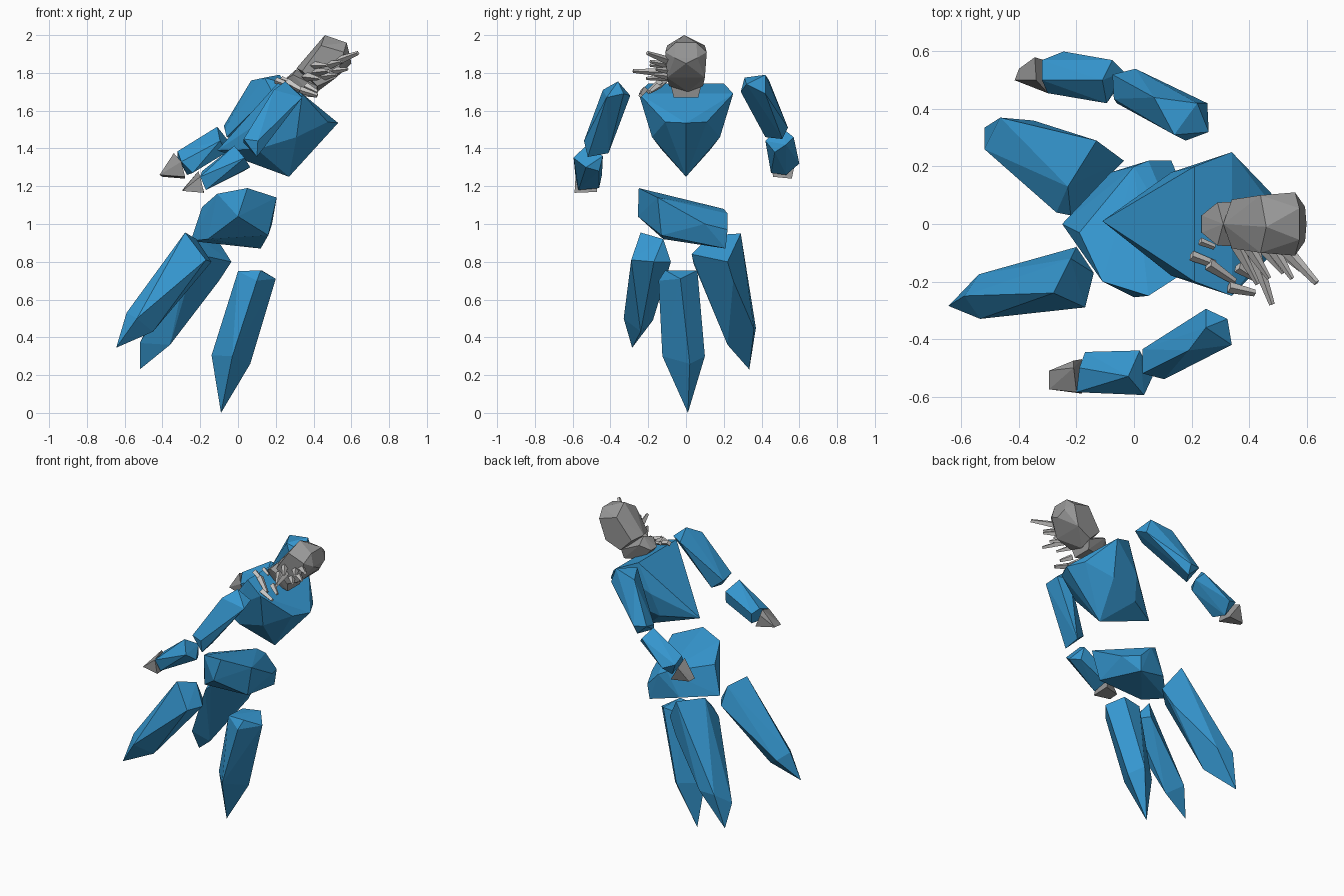
import bpy, bmesh
from mathutils import Vector


def material(name, rgb):
    m = bpy.data.materials.new(name)
    m.diffuse_color = (*rgb, 1)
    return m


BLUE = material("crystal_blue", (0.036, 0.31, 0.63))
GREY = material("stone_grey", (0.31, 0.31, 0.31))
PALE = material("pale_grey", (0.58, 0.57, 0.56))


def finish(bm, name, mat):
    bmesh.ops.recalc_face_normals(bm, faces=bm.faces)
    me = bpy.data.meshes.new(name)
    bm.to_mesh(me)
    bm.free()
    me.materials.append(mat)
    ob = bpy.data.objects.new(name, me)
    bpy.context.collection.objects.link(ob)
    return ob


def chunk(name, mat, pts, mirrored=()):
    """Faceted stone: convex hull of a few corners; 'mirrored' corners are repeated across y."""
    pts = list(pts) + [(x, s * y, z) for x, y, z in mirrored for s in (1, -1)]
    bm = bmesh.new()
    for p in pts:
        bm.verts.new(p)
    bmesh.ops.convex_hull(bm, input=bm.verts)
    loose = [v for v in bm.verts if not v.link_faces]
    bmesh.ops.delete(bm, geom=loose, context='VERTS')
    bmesh.ops.dissolve_limit(bm, angle_limit=0.05, verts=bm.verts, edges=bm.edges)
    return finish(bm, name, mat)


def shard(name, a, b, r1, r2):
    """Thin four-sided splinter from a to b."""
    a, b = Vector(a), Vector(b)
    d = b - a
    bm = bmesh.new()
    bmesh.ops.create_cone(bm, cap_ends=True, segments=4, radius1=r1, radius2=r2, depth=d.length)
    m = d.to_track_quat('Z', 'Y').to_matrix().to_4x4()
    m.translation = (a + b) / 2
    bmesh.ops.transform(bm, matrix=m, verts=bm.verts)
    return finish(bm, name, PALE)


# Torso, leaning towards +x
chunk("torso", BLUE,
      [(0.27, 0, 1.25), (-0.11, 0.01, 1.39), (0.53, 0, 1.535)],
      [(0.34, 0.25, 1.69), (0.475, 0.11, 1.54), (0.31, 0.18, 1.46),
       (0.21, 0.2, 1.745), (0.13, 0.18, 1.55), (0.1, 0.13, 1.395)])

# Pelvis, tilted down towards +y
chunk("pelvis", BLUE,
      [(0.05, -0.25, 1.19), (-0.11, -0.2, 1.16), (0.205, -0.15, 1.14), (0, -0.255, 1.04),
       (-0.19, -0.03, 1.09), (-0.25, 0, 0.91), (0.18, 0.1, 1.0), (0.12, 0.21, 0.87),
       (0.16, -0.13, 0.94), (0, 0.2, 1.08), (0.05, 0.22, 1.055), (0.13, 0.22, 0.97),
       (-0.08, 0.18, 0.92), (0, -0.12, 0.93), (-0.16, -0.12, 0.92)])

# Three leg crystals: top ring, lower ring, tip
chunk("centre_leg", BLUE,
      [(0, -0.1, 0.75), (0.12, -0.11, 0.755), (0.2, -0.03, 0.71), (0.125, 0.06, 0.755),
       (0, 0.05, 0.74), (0.1, -0.145, 0.7), (-0.14, 0, 0.305), (0.065, 0.02, 0.26),
       (-0.03, -0.125, 0.3), (0, 0.1, 0.3), (-0.09, 0.01, 0)])
chunk("right_leg", BLUE,
      [(-0.28, -0.24, 0.955), (-0.22, -0.12, 0.92), (-0.14, -0.17, 0.8), (-0.2, -0.08, 0.8),
       (-0.17, -0.29, 0.81), (-0.54, -0.175, 0.49), (-0.535, -0.33, 0.5),
       (-0.59, -0.25, 0.53), (-0.45, -0.24, 0.43), (-0.645, -0.285, 0.345)])
chunk("left_leg", BLUE,
      [(-0.13, 0.29, 0.95), (-0.035, 0.22, 0.8), (-0.22, 0.03, 0.84), (-0.27, 0.04, 0.79),
       (-0.23, 0.13, 0.94), (-0.1, 0.25, 0.7), (-0.35, 0.36, 0.445), (-0.465, 0.37, 0.45),
       (-0.52, 0.26, 0.37), (-0.36, 0.22, 0.36), (-0.52, 0.335, 0.23)])

# Left arm (+y)
chunk("left_upper_arm", BLUE,
      [(0.14, 0.31, 1.775), (0.22, 0.42, 1.79), (0.26, 0.32, 1.74), (0.18, 0.29, 1.7),
       (0.255, 0.42, 1.69), (0.07, 0.44, 1.76), (-0.075, 0.52, 1.52), (-0.07, 0.435, 1.5),
       (0.005, 0.54, 1.51), (-0.06, 0.42, 1.46), (0, 0.51, 1.45)])
chunk("left_forearm", BLUE,
      [(-0.11, 0.5, 1.515), (-0.075, 0.57, 1.46), (-0.035, 0.53, 1.42), (-0.095, 0.42, 1.44),
       (-0.06, 0.47, 1.38), (-0.245, 0.6, 1.32), (-0.32, 0.5, 1.385), (-0.3, 0.455, 1.33),
       (-0.32, 0.57, 1.35), (-0.27, 0.53, 1.26), (-0.24, 0.45, 1.27)])
chunk("left_hand", GREY,
      [(-0.345, 0.58, 1.34), (-0.34, 0.5, 1.375), (-0.3, 0.455, 1.33), (-0.28, 0.46, 1.25),
       (-0.28, 0.56, 1.24), (-0.415, 0.5, 1.26), (-0.4, 0.54, 1.25)])

# Right arm (-y)
chunk("right_upper_arm", BLUE,
      [(0.25, -0.36, 1.755), (0.25, -0.295, 1.68), (0.325, -0.33, 1.69), (0.34, -0.42, 1.67),
       (0.19, -0.44, 1.71), (0.03, -0.52, 1.45), (0.03, -0.435, 1.43), (0.105, -0.54, 1.44),
       (0.1, -0.52, 1.355), (0.1, -0.41, 1.375)])
chunk("right_forearm", BLUE,
      [(-0.02, -0.53, 1.415), (0.02, -0.44, 1.36), (0.035, -0.595, 1.35), (0.065, -0.53, 1.3),
       (0.03, -0.46, 1.28), (-0.19, -0.5, 1.28), (-0.2, -0.585, 1.25), (-0.17, -0.445, 1.26),
       (-0.16, -0.46, 1.19), (-0.17, -0.57, 1.18)])
chunk("right_hand", GREY,
      [(-0.21, -0.5, 1.28), (-0.2, -0.585, 1.25), (-0.21, -0.475, 1.25), (-0.18, -0.47, 1.17),
       (-0.18, -0.59, 1.165), (-0.295, -0.51, 1.18), (-0.295, -0.575, 1.175)])

# Head and neck
chunk("head", GREY,
      [(0.46, -0.01, 2.0), (0.31, 0, 1.825), (0.42, 0.01, 1.7), (0.6, 0, 1.85)],
      [(0.575, 0.055, 1.96), (0.595, 0.06, 1.88), (0.44, 0.1, 1.945), (0.56, 0.11, 1.91),
       (0.52, 0.1, 1.775), (0.34, 0.085, 1.81), (0.42, 0.09, 1.73)])
chunk("neck", GREY, [(0.31, 0, 1.82)],
      [(0.235, 0.03, 1.755), (0.29, 0.075, 1.79), (0.42, 0.08, 1.73), (0.41, 0.065, 1.67),
       (0.3, 0.04, 1.68)])

# Splinters bursting from one side of the head: start, end, radii
shards = [
    ((0.41, -0.08, 1.80), (0.48, -0.28, 1.81), 0.026, 0.010),
    ((0.52, -0.08, 1.86), (0.635, -0.205, 1.905), 0.024, 0.011),
    ((0.48, -0.08, 1.84), (0.55, -0.19, 1.86), 0.024, 0.008),
    ((0.36, -0.07, 1.78), (0.43, -0.21, 1.77), 0.026, 0.008),
    ((0.45, -0.08, 1.78), (0.52, -0.17, 1.79), 0.022, 0.008),
    ((0.50, -0.08, 1.81), (0.58, -0.16, 1.82), 0.022, 0.008),
    ((0.40, -0.08, 1.84), (0.47, -0.19, 1.84), 0.022, 0.008),
    # loose chips
    ((0.20, -0.11, 1.76), (0.28, -0.14, 1.73), 0.018, 0.014),
    ((0.23, -0.06, 1.77), (0.28, -0.08, 1.75), 0.014, 0.010),
    ((0.26, -0.14, 1.75), (0.35, -0.20, 1.70), 0.022, 0.012),
    ((0.33, -0.22, 1.71), (0.42, -0.24, 1.68), 0.020, 0.012),
    ((0.36, -0.15, 1.73), (0.42, -0.19, 1.70), 0.020, 0.010),
]
for i, s in enumerate(shards):
    shard(f"head_splinter_{i + 1}", *s)
